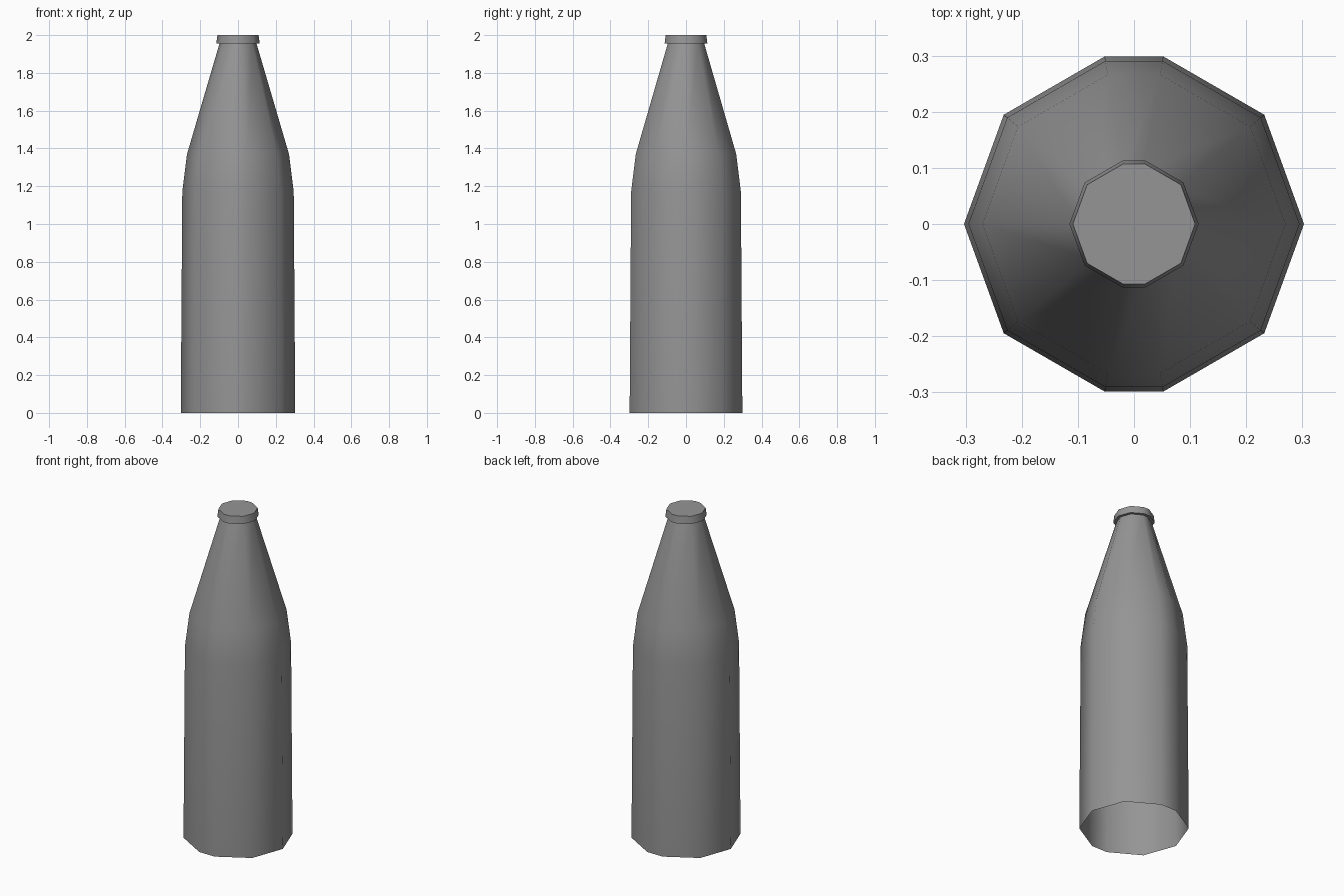
import bpy, bmesh
from math import radians, cos, sin

cube = bpy.data.objects.get("Cube")
if cube:
    bpy.data.objects.remove(cube, do_unlink=True)

grey = bpy.data.materials.new("mid grey")
grey.use_nodes = True
colour = (0.3, 0.3, 0.3, 1)
grey.diffuse_color = colour
grey.node_tree.nodes["Principled BSDF"].inputs["Base Color"].default_value = colour

# Ten-sided section, mirrored in x and y, with narrow front and back faces
quarter = [0, 40, 80]
half = quarter + [180 - a for a in reversed(quarter)]
angles = half + [360 - a for a in reversed(half[1:-1])]


def lathe(name, profile, close_top=False):
    """Skin rings of (radius, height) from bottom to top."""
    bm = bmesh.new()
    rings = [[bm.verts.new((r * cos(radians(a)), r * sin(radians(a)), z))
              for a in angles] for r, z in profile]
    n = len(angles)
    for low, high in zip(rings, rings[1:]):
        for i in range(n):
            j = (i + 1) % n
            bm.faces.new((low[i], low[j], high[j], high[i]))
    if close_top:
        bm.faces.new(rings[-1])
    mesh = bpy.data.meshes.new(name)
    bm.to_mesh(mesh)
    bm.free()
    mesh.materials.append(grey)
    obj = bpy.data.objects.new(name, mesh)
    bpy.context.collection.objects.link(obj)
    bpy.ops.object.select_all(action='DESELECT')
    obj.select_set(True)
    bpy.context.view_layer.objects.active = obj
    bpy.ops.object.shade_smooth_by_angle(angle=radians(50))
    return obj


# Open-bottomed shell with a slight taper, shoulder and long neck
lathe("bottle_body", [(0.303, 0), (0.295, 1.17), (0.27, 1.37), (0.098, 1.955)])

# Crown cap with a small underside lip and a flat top
lathe("bottle_cap", [(0.098, 1.955), (0.115, 1.955), (0.109, 2.0)], close_top=True)
